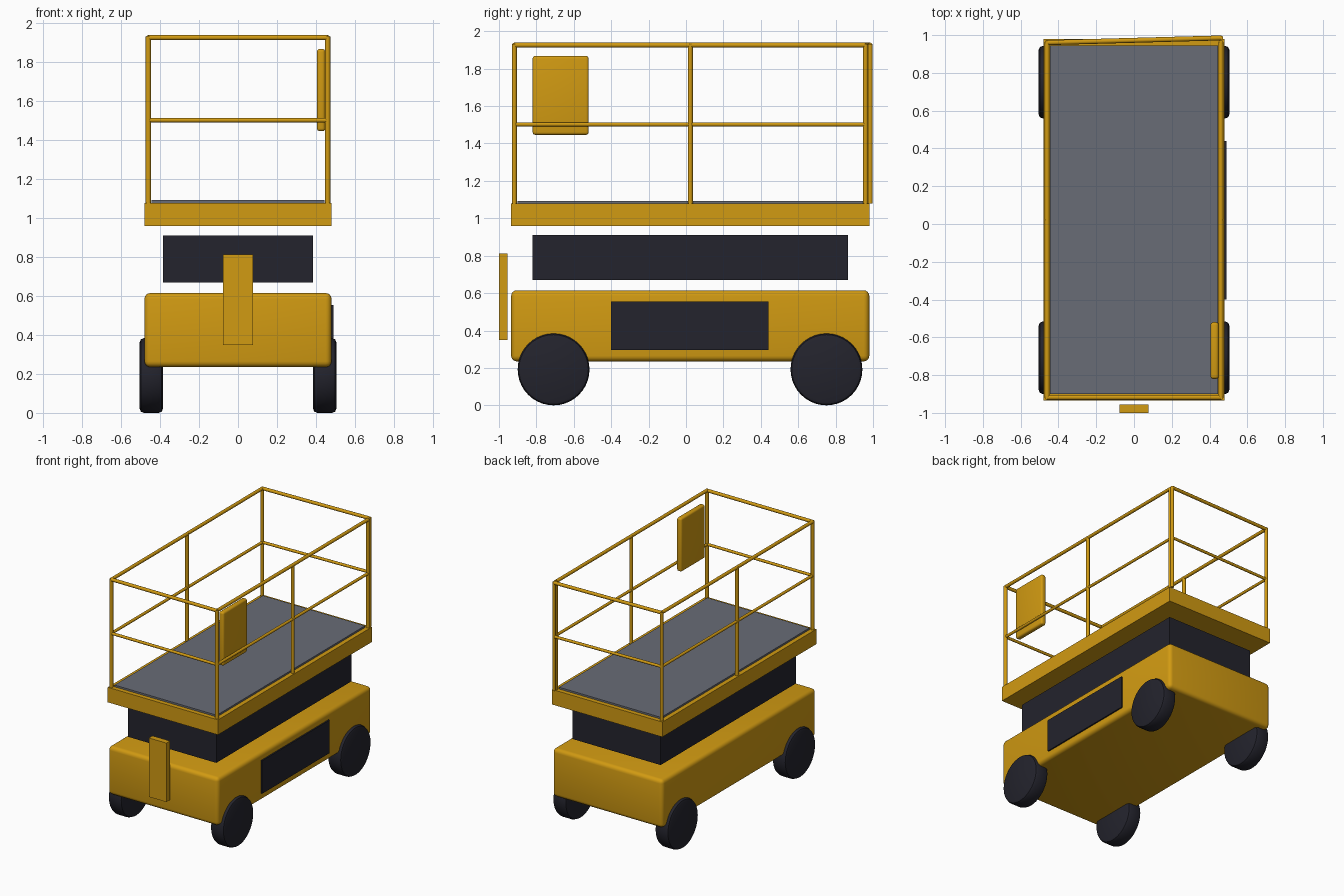
import bpy
import bmesh
from math import radians
from mathutils import Matrix, Vector

cube = bpy.data.objects.get("Cube")
if cube:
    bpy.data.objects.remove(cube, do_unlink=True)


def material(name, rgb):
    m = bpy.data.materials.new(name)
    m.use_nodes = True
    m.diffuse_color = (*rgb, 1)
    m.node_tree.nodes["Principled BSDF"].inputs["Base Color"].default_value = (*rgb, 1)
    return m


YELLOW = material("safety yellow", (0.64, 0.325, 0.006))
DARK = material("dark charcoal", (0.017, 0.017, 0.026))
GREY = material("deck grey", (0.14, 0.15, 0.18))


def finish(name, bm, mat, smooth=False):
    mesh = bpy.data.meshes.new(name)
    bm.to_mesh(mesh)
    bm.free()
    mesh.materials.append(mat)
    obj = bpy.data.objects.new(name, mesh)
    bpy.context.collection.objects.link(obj)
    if smooth:
        bpy.ops.object.select_all(action="DESELECT")
        obj.select_set(True)
        bpy.context.view_layer.objects.active = obj
        bpy.ops.object.shade_smooth_by_angle(angle=radians(35))
    return obj


def box(name, x, y, z, mat, bevel=0):
    """Box from (min, max) ranges, with optional rounded edges."""
    bm = bmesh.new()
    bmesh.ops.create_cube(bm, size=1)
    for v in bm.verts:
        v.co = [r[0] if c < 0 else r[1] for c, r in zip(v.co, (x, y, z))]
    if bevel:
        bmesh.ops.bevel(bm, geom=bm.edges[:], offset=bevel, segments=4,
                        profile=0.5, affect="EDGES")
    return finish(name, bm, mat, bool(bevel))


def wheel(name, x, y):
    bm = bmesh.new()
    bmesh.ops.create_cone(bm, cap_ends=True, segments=40, radius1=WHEEL_R,
                          radius2=WHEEL_R, depth=0.12,
                          matrix=Matrix.Rotation(radians(90), 4, "Y"))
    rims = [e for e in bm.edges if abs(e.verts[0].co.x - e.verts[1].co.x) < 0.01]
    bmesh.ops.bevel(bm, geom=rims, offset=0.022, segments=2, profile=0.5, affect="EDGES")
    bmesh.ops.translate(bm, verts=bm.verts, vec=(x, y, WHEEL_R))
    finish(name, bm, DARK, True)


def tube(name, a, b, radius):
    """Round bar between two points."""
    a, b = Vector(a), Vector(b)
    d = b - a
    bm = bmesh.new()
    turn = d.to_track_quat("Z", "Y").to_matrix().to_4x4()
    bmesh.ops.create_cone(bm, cap_ends=True, segments=12, radius1=radius, radius2=radius,
                          depth=d.length, matrix=Matrix.Translation((a + b) / 2) @ turn)
    finish(name, bm, YELLOW, True)


# Chassis, lift stack and platform
LENGTH = (-0.935, 0.98)
WIDTH = (-0.48, 0.48)
box("chassis", WIDTH, LENGTH, (0.235, 0.615), YELLOW, 0.03)
box("side_panel", (0.45, 0.491), (-0.4, 0.44), (0.295, 0.555), DARK)
box("lift_stack", (-0.385, 0.385), (-0.82, 0.865), (0.67, 0.91), DARK)
box("platform", WIDTH, LENGTH, (0.96, 1.078), YELLOW)
box("deck", (-0.445, 0.445), (-0.9, 0.945), (1.07, 1.092), GREY)
box("front_step", (-0.076, 0.076), (-1.0, -0.955), (0.348, 0.812), YELLOW)

# Wheels
WHEEL_R = 0.192
for side, x in (("left", 0.445), ("right", -0.445)):
    wheel("front_wheel_" + side, x, -0.708)
    wheel("rear_wheel_" + side, x, 0.751)

# Guard rails
RAIL_X = 0.46
FRONT_Y, MID_Y, REAR_Y, GATE_Y = -0.918, 0.023, 0.96, 0.985
BASE_Z, MID_Z, TOP_Z = 1.07, 1.502, 1.926
levels = (("mid_rail", MID_Z, 0.011), ("top_rail", TOP_Z, 0.013))
for side, x in (("left", RAIL_X), ("right", -RAIL_X)):
    for place, y in (("front", FRONT_Y), ("middle", MID_Y), ("rear", REAR_Y)):
        tube(f"{place}_post_{side}", (x, y, BASE_Z), (x, y, TOP_Z + 0.006), 0.0135)
    for name, z, r in levels:
        tube(f"{name}_{side}", (x, FRONT_Y, z), (x, REAR_Y, z), r)

for name, z, r in levels:
    tube("front_" + name, (-RAIL_X, FRONT_Y, z), (RAIL_X, FRONT_Y, z), r)
    # Rear gate hangs slightly ajar from the right post
    tube("gate_" + name, (-RAIL_X, REAR_Y, z), (RAIL_X, GATE_Y, z), r)
tube("gate_post", (RAIL_X, GATE_Y, BASE_Z + 0.01), (RAIL_X, GATE_Y, TOP_Z + 0.006), 0.0125)

# Control box inside the left rail
box("control_box", (0.405, 0.448), (-0.82, -0.52), (1.446, 1.868), YELLOW, 0.015)
